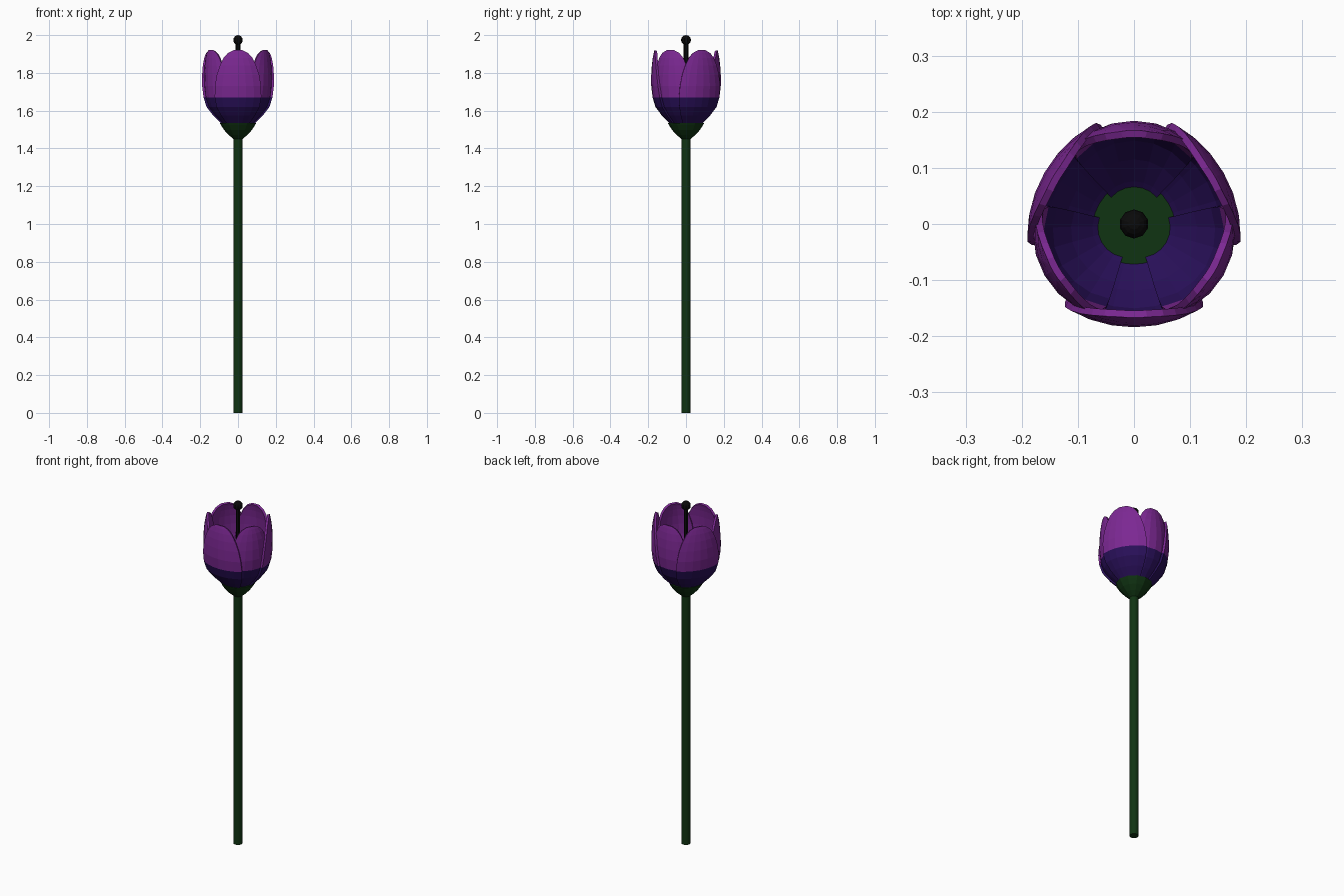
import bpy, bmesh, math

if "Cube" in bpy.data.objects:
    bpy.data.objects.remove(bpy.data.objects["Cube"])


def material(name, rgb):
    m = bpy.data.materials.new(name)
    m.diffuse_color = (*rgb, 1)
    m.use_nodes = True
    m.node_tree.nodes["Principled BSDF"].inputs["Base Color"].default_value = m.diffuse_color
    return m


PURPLE = material("petal purple", (0.2, 0.021, 0.29))
INDIGO = material("petal base indigo", (0.022, 0.005, 0.1))
GREEN = material("stem green", (0.005, 0.033, 0.006))
BLACK = material("pistil black", (0.003, 0.003, 0.003))


def add_object(name, bm, mats, smooth=False):
    bmesh.ops.recalc_face_normals(bm, faces=bm.faces)
    mesh = bpy.data.meshes.new(name)
    bm.to_mesh(mesh)
    bm.free()
    for m in mats:
        mesh.materials.append(m)
    for p in mesh.polygons:
        p.use_smooth = smooth
    ob = bpy.data.objects.new(name, mesh)
    bpy.context.collection.objects.link(ob)
    if smooth:
        bpy.ops.object.select_all(action='DESELECT')
        ob.select_set(True)
        bpy.context.view_layer.objects.active = ob
        bpy.ops.object.shade_smooth_by_angle(angle=math.radians(40))
    return ob


def lathe(name, profile, sides, mat, smooth=False):
    """Closed solid turned around the z axis from (radius, z) pairs."""
    bm = bmesh.new()
    rings = []
    for r, z in profile:
        rings.append([bm.verts.new((r * math.cos(a), r * math.sin(a), z))
                      for a in (2 * math.pi * i / sides for i in range(sides))])
    for low, high in zip(rings, rings[1:]):
        for i in range(sides):
            j = (i + 1) % sides
            bm.faces.new((low[i], low[j], high[j], high[i]))
    bm.faces.new(rings[0])
    bm.faces.new(rings[-1])
    return add_object(name, bm, [mat], smooth)


# Petal rows: height, radius at the middle, half angle in degrees
ROWS = [(1.505, 0.050, 40), (1.535, 0.085, 41), (1.575, 0.125, 42),
        (1.62, 0.160, 42), (1.67, 0.177, 41.5), (1.73, 0.184, 39.5),
        (1.79, 0.184, 36), (1.84, 0.181, 31), (1.88, 0.176, 25),
        (1.905, 0.171, 18), (1.92, 0.167, 8)]
COLUMNS = 6
BAND_Z = 1.67


def petal(name, angle, flare, base_shift):
    bm = bmesh.new()
    grid = []
    for z, radius, half in ROWS:
        row = []
        for c in range(COLUMNS + 1):
            t = 2 * c / COLUMNS - 1
            a = math.radians(angle + t * half)
            r = radius * (1 + flare * (t * half / 41) ** 2)
            r += base_shift * max(0, (BAND_Z - z) / 0.16)
            row.append(bm.verts.new((r * math.cos(a), r * math.sin(a), z)))
        grid.append(row)
    for i in range(len(grid) - 1):
        for c in range(COLUMNS):
            f = bm.faces.new((grid[i][c], grid[i][c + 1],
                              grid[i + 1][c + 1], grid[i + 1][c]))
            f.material_index = 1 if ROWS[i + 1][0] <= BAND_Z + 0.001 else 0
    ob = add_object(name, bm, [PURPLE, INDIGO])
    # Make sure the outside faces away from the axis before thickening inward
    p = ob.data.polygons[0]
    if p.normal.x * p.center.x + p.normal.y * p.center.y < 0:
        ob.data.flip_normals()
    thick = ob.modifiers.new("thickness", 'SOLIDIFY')
    thick.thickness = 0.013
    thick.offset = -1


# Three outer petals overlap three inner ones
for k in range(3):
    petal(f"outer_petal_{k + 1}", 30 + 120 * k, 0.05, 0.006)
    petal(f"inner_petal_{k + 1}", 90 + 120 * k, -0.05, 0.0)

# Stem and the cup that holds the petals
lathe("stem", [(0.025, 0), (0.025, 1.47)], 12, GREEN, True)
lathe("calyx", [(0.024, 1.45), (0.05, 1.472), (0.074, 1.498), (0.09, 1.523),
                (0.097, 1.536)], 12, GREEN)

# Pistil: thin rod with a round tip
lathe("pistil_rod", [(0.012, 1.52), (0.012, 1.96)], 8, BLACK, True)
bm = bmesh.new()
bmesh.ops.create_uvsphere(bm, u_segments=10, v_segments=8, radius=0.026)
bmesh.ops.translate(bm, verts=bm.verts, vec=(0, 0, 1.974))
add_object("pistil_tip", bm, [BLACK])
